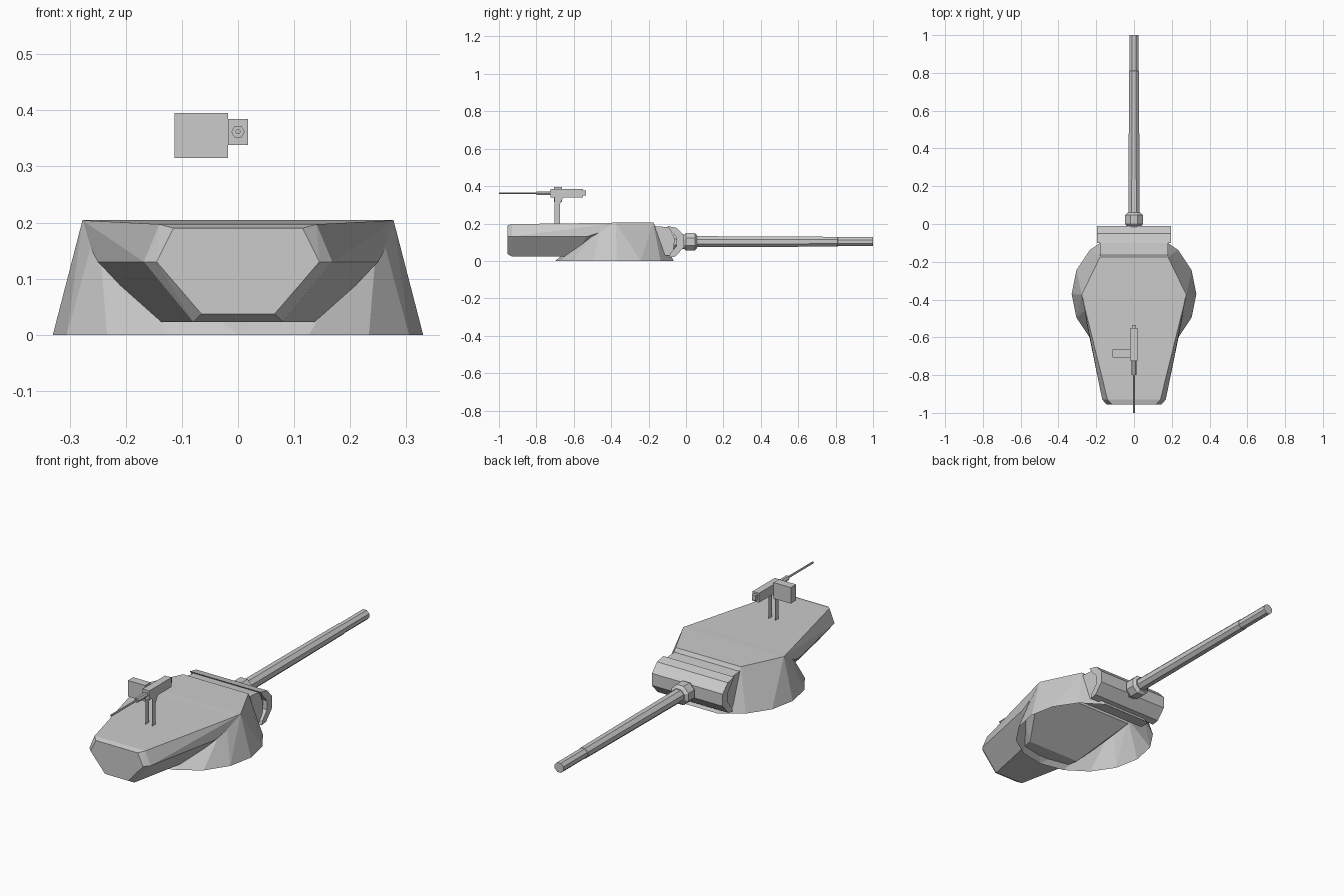
import bpy, bmesh, math
from mathutils import Matrix

if "Cube" in bpy.data.objects:
    bpy.data.objects.remove(bpy.data.objects["Cube"])

def finish(name, bm):
    bmesh.ops.recalc_face_normals(bm, faces=bm.faces[:])
    me = bpy.data.meshes.new(name)
    bm.to_mesh(me)
    bm.free()
    ob = bpy.data.objects.new(name, me)
    bpy.context.collection.objects.link(ob)
    return ob

def hull(name, half, open_bottom=False):
    """Convex shell from points of one half, mirrored in x."""
    bm = bmesh.new()
    pts = set(half) | {(-x, y, z) for x, y, z in half}
    for p in sorted(pts):
        bm.verts.new(p)
    bmesh.ops.convex_hull(bm, input=bm.verts[:])
    bmesh.ops.delete(bm, geom=[v for v in bm.verts if not v.link_faces], context='VERTS')
    bmesh.ops.dissolve_limit(bm, angle_limit=0.01, verts=bm.verts[:], edges=bm.edges[:])
    if open_bottom:
        low = [f for f in bm.faces if all(v.co.z < 0.001 for v in f.verts)]
        bmesh.ops.delete(bm, geom=low, context='FACES')
    return finish(name, bm)

def extrude_x(name, profile, x0, x1):
    """Side profile (y, z) extruded across x."""
    bm = bmesh.new()
    f = bm.faces.new([bm.verts.new((x0, y, z)) for y, z in profile])
    r = bmesh.ops.extrude_face_region(bm, geom=[f])
    vs = [g for g in r['geom'] if isinstance(g, bmesh.types.BMVert)]
    bmesh.ops.translate(bm, verts=vs, vec=(x1 - x0, 0, 0))
    return finish(name, bm)

def box(name, x, y, z):
    return extrude_x(name, [(y[0], z[0]), (y[1], z[0]), (y[1], z[1]), (y[0], z[1])], *x)

def tube(name, stations, z, sides, turn=0.0):
    """Faceted rod along y from (y, radius) stations."""
    bm = bmesh.new()
    rings = []
    for y, r in stations:
        ang = [2 * math.pi * i / sides + turn for i in range(sides)]
        rings.append([bm.verts.new((r * math.cos(a), y, z + r * math.sin(a))) for a in ang])
    for a, b in zip(rings, rings[1:]):
        for i in range(sides):
            j = (i + 1) % sides
            bm.faces.new((a[i], a[j], b[j], b[i]))
    bm.faces.new(rings[0])
    bm.faces.new(rings[-1])
    return finish(name, bm)

# Turret body: sixteen-sided ring skirt tapering up to the roof, open below
ring = []
for k in range(-4, 4):
    a = k * math.pi / 8
    ring.append((0.33 * math.cos(a), -0.37 + 0.33 * math.sin(a), 0.0))
roof = [(0.18, -0.175, 0.205), (0.277, -0.375, 0.205), (0.277, -0.375, 0.175),
        (0.25, -0.45, 0.202)]
hull("turret_body", ring + roof, open_bottom=True)

# Rear bustle with bevelled back plate
hull("turret_bustle", [
    (0.115, -0.955, 0.19), (0.145, -0.955, 0.13), (0.065, -0.955, 0.037),
    (0.14, -0.93, 0.197), (0.168, -0.93, 0.13), (0.08, -0.93, 0.023),
    (0.25, -0.53, 0.13), (0.147, -0.6, 0.023),
    (0.277, -0.375, 0.204), (0.277, -0.375, 0.18)])

# Gun mantlet: neck behind, curved shield in front
extrude_x("mantlet_neck", [(-0.18, 0.187), (-0.09, 0.18), (-0.06, 0.12),
                           (-0.07, 0.03), (-0.16, 0.03)], -0.18, 0.18)
extrude_x("mantlet_shield", [(-0.1, 0.187), (-0.05, 0.177), (-0.01, 0.135), (-0.01, 0.075),
                             (-0.055, 0.025), (-0.09, 0.018), (-0.085, 0.04), (-0.05, 0.08),
                             (-0.05, 0.125), (-0.085, 0.165)], -0.195, 0.195)

# Main gun with collar
oct_turn = math.pi / 8
tube("gun_collar", [(-0.09, 0.042), (-0.01, 0.042), (0.0, 0.051), (0.047, 0.051), (0.06, 0.036)],
     0.102, 8, oct_turn)
tube("gun_barrel", [(0.03, 0.032), (0.5, 0.030), (0.81, 0.028), (0.812, 0.026), (1.0, 0.026)],
     0.103, 8, oct_turn)

# Roof machine gun
box("mg_receiver", (-0.018, 0.018), (-0.725, -0.55), (0.338, 0.385))
box("mg_grip", (-0.01, 0.01), (-0.555, -0.535), (0.35, 0.377))
box("mg_ammo_box", (-0.113, -0.018), (-0.706, -0.664), (0.315, 0.395))
tube("mg_barrel", [(-0.72, 0.012), (-0.8, 0.012), (-0.8, 0.005), (-1.0, 0.005)], 0.362, 6)

# Machine gun mount: two flat plates
for side, x in (("left", -0.018), ("right", 0.018)):
    bm = bmesh.new()
    prof = [(-0.702, 0.195), (-0.674, 0.195), (-0.674, 0.305), (-0.655, 0.34),
            (-0.702, 0.34)]
    bm.faces.new([bm.verts.new((x, y, z)) for y, z in prof])
    finish("mg_mount_" + side, bm)
